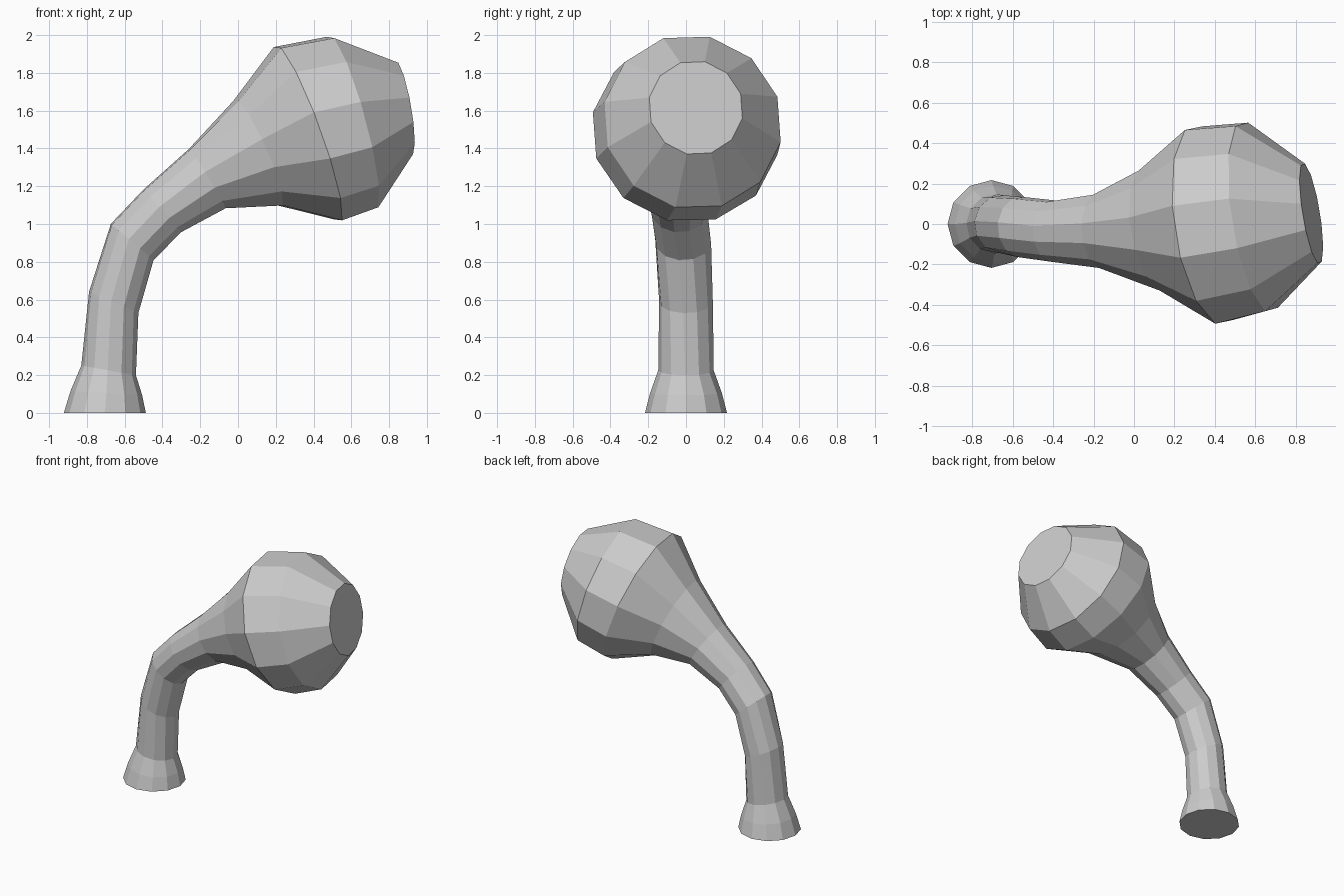
import bpy, bmesh
from math import sin, cos, radians
from mathutils import Vector

if "Cube" in bpy.data.objects:
    bpy.data.objects.remove(bpy.data.objects["Cube"])

SIDES = 12

# Cross-sections from foot to head: centre, facing direction, radius, twist in degrees
sections = [
    ((-0.705, 0, 0), (0, 0, 1), 0.217, 0),
    ((-0.697, 0, 0.105), (0.06, 0, 1), 0.19, 0),
    ((-0.685, 0, 0.225), (0.05, 0, 0.28), 0.147, 2),
    ((-0.658, 0, 0.585), (0.11, 0, 0.255), 0.143, 6),
    ((-0.56, -0.015, 0.905), (0.19, 0, 0.225), 0.15, 9),
    ((-0.4, -0.035, 1.07), (0.225, 0, 0.2), 0.153, 10),
    ((-0.163, -0.033, 1.24), (0.32, 0.02, 0.195), 0.188, 11),
    ((0.107, -0.027, 1.375), (0.57, 0.1, 0.25), 0.312, 11),
    ((0.37, -0.005, 1.478), (0.935, 0.14, 0.34), 0.502, 11),
    ((0.607, 0.035, 1.54), (0.92, 0.14, 0.25), 0.48, 11),
    ((0.877, 0.052, 1.615), (0.49, 0.08, 0.085), 0.254, 11),
]


def ring(bm, centre, facing, radius, twist):
    n = Vector(facing).normalized()
    y = Vector((0, 1, 0))
    u = (y - n * y.dot(n)).normalized()
    v = n.cross(u)
    angles = [radians(i * 360 / SIDES - twist) for i in range(SIDES)]
    return [bm.verts.new(Vector(centre) + radius * (cos(a) * u + sin(a) * v))
            for a in angles]


# Bent stem flaring into a faceted head, lofted as one body
bm = bmesh.new()
rings = [ring(bm, *s) for s in sections]
for lower, upper in zip(rings, rings[1:]):
    for i in range(SIDES):
        j = (i + 1) % SIDES
        bm.faces.new((lower[i], lower[j], upper[j], upper[i]))

# Flat end caps
bm.faces.new(rings[0][::-1])
bm.faces.new(rings[-1])

mesh = bpy.data.meshes.new("bent_stem_and_head")
bm.to_mesh(mesh)
bm.free()
body = bpy.data.objects.new("bent_stem_and_head", mesh)
bpy.context.collection.objects.link(body)
